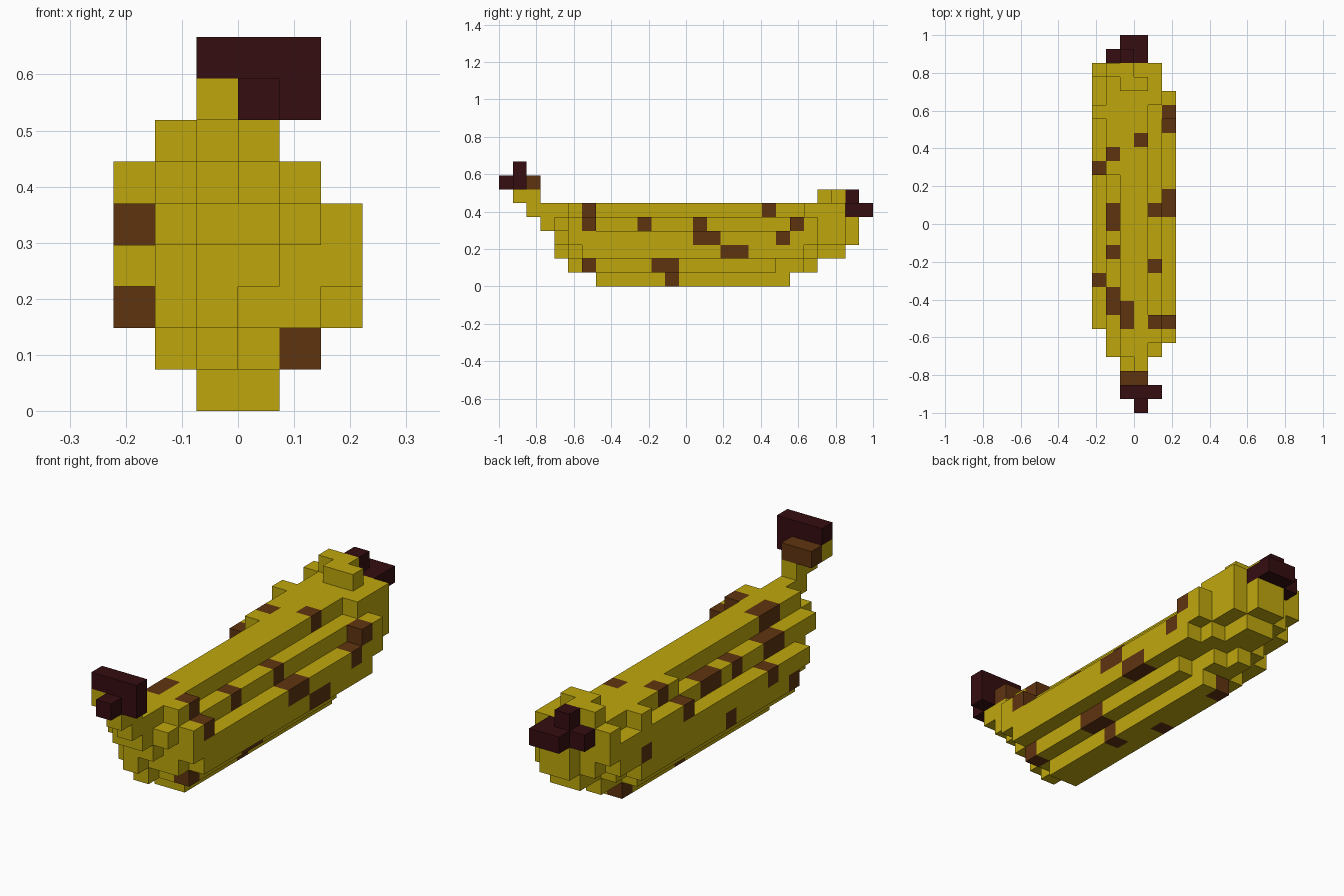
import bpy
import bmesh
from mathutils import Vector

cube = bpy.data.objects.get("Cube")
if cube:
    bpy.data.objects.remove(cube, do_unlink=True)

UNIT = 2 / 27                      # edge of one block
ORIGIN = Vector((-3 * UNIT, -1, 0))
YELLOW, BROWN, DARK = range(3)


def make_material(name, color):
    mat = bpy.data.materials.new(name)
    mat.use_nodes = True
    mat.diffuse_color = (*color, 1)
    bsdf = mat.node_tree.nodes["Principled BSDF"]
    bsdf.inputs["Base Color"].default_value = (*color, 1)
    bsdf.inputs["Roughness"].default_value = 0.8
    return mat


materials = [
    make_material("ripe_yellow", (0.52, 0.39, 0.004)),
    make_material("bruise_brown", (0.115, 0.034, 0.005)),
    make_material("stem_dark", (0.036, 0.004, 0.005)),
]


def fill(part, color, column, row, first, last=None):
    """Fill a run of blocks along the length of one column and row."""
    for step in range(first, (first if last is None else last) + 1):
        part[(column, step, row)] = color


def fill_column(part, column, bottom_row, runs):
    """Stack one lengthwise run per row, from the bottom row up."""
    for offset, (first, last) in enumerate(runs):
        fill(part, YELLOW, column, bottom_row + offset, first, last)


def spot(part, column, row, first, last=None):
    fill(part, BROWN, column, row, first, last)


# Body: six lengthwise columns, curving up at both ends
body = {}
fill_column(body, 0, 2, [(7, 21), (6, 23), (17, 24)])
fill_column(body, 1, 1, [(6, 20), (5, 22), (5, 24), (4, 24), (17, 24), (24, 24)])
fill_column(body, 2, 0, [(7, 20), (5, 22), (4, 24), (4, 25), (3, 25), (4, 24), (23, 24), (1, 1)])
fill_column(body, 3, 0, [(7, 20), (6, 21), (5, 24), (4, 25), (3, 25), (2, 24), (1, 2)])
fill_column(body, 4, 1, [(6, 19), (5, 22), (5, 24), (4, 24), (22, 24)])
fill_column(body, 5, 2, [(6, 21), (5, 22), (5, 6)])

# Raised blocks near the ends
fill(body, YELLOW, 0, 5, 21)
fill(body, YELLOW, 0, 5, 24)
fill(body, YELLOW, 3, 6, 23)
fill(body, YELLOW, 4, 5, 5, 6)
fill(body, YELLOW, 5, 4, 21, 22)

# Bruises on the left side
spot(body, 5, 2, 16, 17)
spot(body, 5, 3, 14, 15)
spot(body, 5, 3, 20)
spot(body, 5, 4, 21)
spot(body, 5, 4, 6)
spot(body, 4, 5, 6)
spot(body, 4, 4, 10)
spot(body, 4, 4, 14)
spot(body, 4, 1, 6)
spot(body, 4, 1, 11, 12)
spot(body, 3, 0, 12)

# Bruises on the top, the right side and the underside
spot(body, 3, 5, 19)
spot(body, 2, 5, 6, 7)
spot(body, 1, 4, 7, 8)
spot(body, 1, 4, 11)
spot(body, 1, 4, 13, 14)
spot(body, 1, 5, 18)
spot(body, 0, 4, 17)
spot(body, 0, 3, 9)
spot(body, 0, 3, 21)
spot(body, 0, 2, 7)
spot(body, 0, 2, 13)
spot(body, 2, 0, 15)
spot(body, 2, 0, 20)

# Stem: dark cut end with a brown collar behind it
stem = {}
for column in (2, 3, 4):
    fill(stem, DARK, column, 8, 1)
for column in (3, 4):
    fill(stem, DARK, column, 7, 1)
fill(stem, DARK, 3, 7, 0)
for column in (2, 3):
    fill(stem, BROWN, column, 7, 2)

# Blossom tip at the other end
tip = {}
for column in (1, 2, 3):
    fill(tip, DARK, column, 5, 25)
for column in (2, 3):
    fill(tip, DARK, column, 5, 26)
fill(tip, DARK, 2, 6, 25)

occupied = set(body) | set(stem) | set(tip)


def build(name, part):
    """Make one mesh from the exposed sides of the blocks."""
    bm = bmesh.new()
    for cell, color in part.items():
        for axis in range(3):
            for side in (0, 1):
                neighbour = list(cell)
                neighbour[axis] += 2 * side - 1
                if tuple(neighbour) in occupied:
                    continue
                u, v = (axis + 1) % 3, (axis + 2) % 3
                corners = []
                for du, dv in ((0, 0), (1, 0), (1, 1), (0, 1)):
                    corner = Vector(cell)
                    corner[axis] += side
                    corner[u] += du
                    corner[v] += dv
                    corners.append(bm.verts.new(ORIGIN + corner * UNIT))
                face = bm.faces.new(corners if side else corners[::-1])
                face.material_index = color
    bmesh.ops.remove_doubles(bm, verts=bm.verts, dist=UNIT / 100)
    bmesh.ops.dissolve_limit(bm, angle_limit=0.01, verts=bm.verts,
                             edges=bm.edges, delimit={"MATERIAL"})
    mesh = bpy.data.meshes.new(name)
    bm.to_mesh(mesh)
    bm.free()
    for mat in materials:
        mesh.materials.append(mat)
    bpy.context.collection.objects.link(bpy.data.objects.new(name, mesh))


build("fruit_body", body)
build("stem", stem)
build("blossom_tip", tip)
